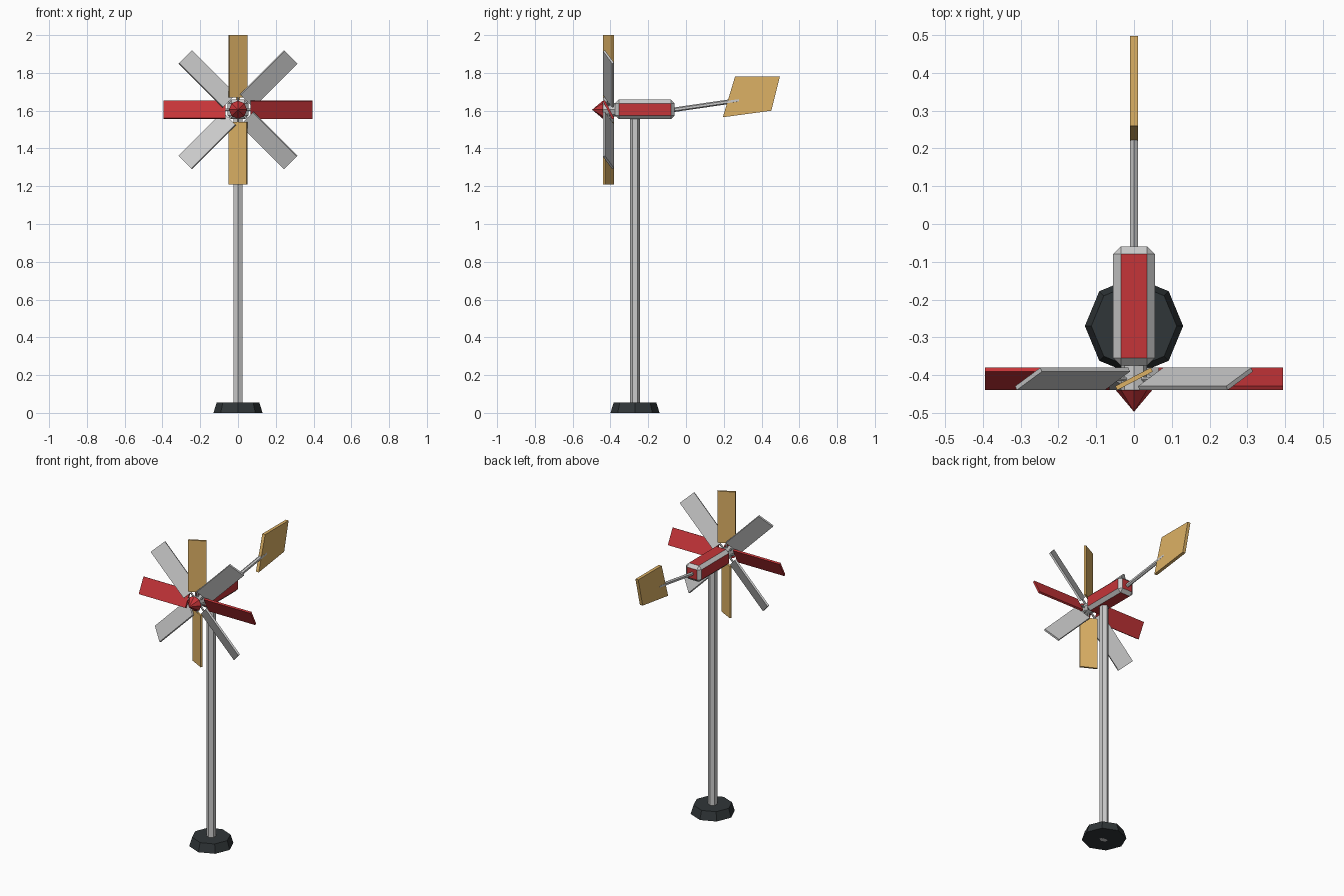
import bpy, bmesh, math
from mathutils import Vector, Matrix

if "Cube" in bpy.data.objects:
    bpy.data.objects.remove(bpy.data.objects["Cube"])


def mat(name, rgb):
    m = bpy.data.materials.new(name)
    m.diffuse_color = (*rgb, 1)
    m.use_nodes = True
    m.node_tree.nodes["Principled BSDF"].inputs["Base Color"].default_value = m.diffuse_color
    return m


RED = mat("red_paint", (0.56, 0.035, 0.04))
TAN = mat("tan_paint", (0.72, 0.44, 0.13))
DARK = mat("dark_base", (0.03, 0.037, 0.04))
GREY = mat("grey_metal", (0.62, 0.62, 0.64))
HUB = Vector((0, -0.41, 1.605))


def finish(name, bm, *mats):
    me = bpy.data.meshes.new(name)
    bmesh.ops.recalc_face_normals(bm, faces=bm.faces)
    bm.to_mesh(me)
    bm.free()
    for m in mats:
        me.materials.append(m)
    ob = bpy.data.objects.new(name, me)
    bpy.context.collection.objects.link(ob)
    return ob


def rod(name, a, b, r1, r2, sides, m, turn=0):
    """Straight or tapered n-sided rod from a to b."""
    a, b = Vector(a), Vector(b)
    d = b - a
    bm = bmesh.new()
    M = (Matrix.Translation((a + b) / 2) @ d.to_track_quat('Z', 'Y').to_matrix().to_4x4()
         @ Matrix.Rotation(turn, 4, 'Z'))
    bmesh.ops.create_cone(bm, cap_ends=True, segments=sides, radius1=r1, radius2=r2,
                          depth=d.length, matrix=M)
    bmesh.ops.remove_doubles(bm, verts=bm.verts, dist=1e-5)
    return finish(name, bm, m)


def box(bm, size, M):
    bmesh.ops.create_cube(bm, size=1, matrix=M @ Matrix.Diagonal((*size, 1)))


# Base and hexagonal pole, with corners facing front and back
rod("base", (0, -0.27, 0), (0, -0.27, 0.055), 0.13, 0.113, 8, DARK)
pole = rod("pole", (0, -0.27, -0.0), (0, -0.27, 1.57), 0.027, 0.027, 6, GREY)
if max(v.co.x for v in pole.data.vertices) > 0.026:
    for v in pole.data.vertices:
        x, y = v.co.x, v.co.y + 0.27
        v.co.x, v.co.y = -y, x - 0.27

# Housing: chamfered box, flat panels red and chamfers grey
bm = bmesh.new()
box(bm, (0.11, 0.315, 0.104), Matrix.Translation((0, -0.2175, 1.607)))
bmesh.ops.bevel(bm, geom=bm.edges[:], offset=0.02, offset_type='OFFSET',
                segments=1, affect='EDGES', profile=0.5)
bm.normal_update()
for f in bm.faces:
    f.material_index = 1 if max(abs(c) for c in f.normal) > 0.99 else 0
finish("housing", bm, GREY, RED)

# Hub and nose cone
rod("hub", (0, -0.365, HUB.z), (0, -0.44, HUB.z), 0.035, 0.035, 8, GREY)
rod("nose_cone", (0, -0.44, HUB.z), (0, -0.497, HUB.z), 0.048, 0, 8, RED)

# Eight pitched blades, each on a short spoke
for i in range(8):
    spin = Matrix.Translation(HUB) @ Matrix.Rotation(i * math.pi / 4, 4, 'Y')
    bm = bmesh.new()
    box(bm, (0.106, 0.012, 0.33),
        spin @ Matrix.Translation((0, 0, 0.23)) @ Matrix.Rotation(math.radians(27.5), 4, 'Z'))
    finish(f"blade_{i + 1}", bm, (TAN, GREY, RED, GREY)[i % 4])
    rod(f"blade_spoke_{i + 1}", spin @ Vector((0, 0, 0.02)), spin @ Vector((0, 0, 0.08)),
        0.006, 0.006, 6, GREY)

# Tail boom
rod("tail_boom", (0, -0.07, 1.604), (0, 0.28, 1.655), 0.012, 0.012, 6, GREY)

# Tail fin: slanted quadrilateral plate
bm = bmesh.new()
pts = [(0.195, 1.565), (0.452, 1.6), (0.497, 1.782), (0.26, 1.782)]
face = bm.faces.new([bm.verts.new((-0.01, y, z)) for y, z in pts])
ext = bmesh.ops.extrude_face_region(bm, geom=[face])
bmesh.ops.translate(bm, vec=(0.02, 0, 0),
                    verts=[g for g in ext["geom"] if isinstance(g, bmesh.types.BMVert)])
finish("tail_fin", bm, TAN)
